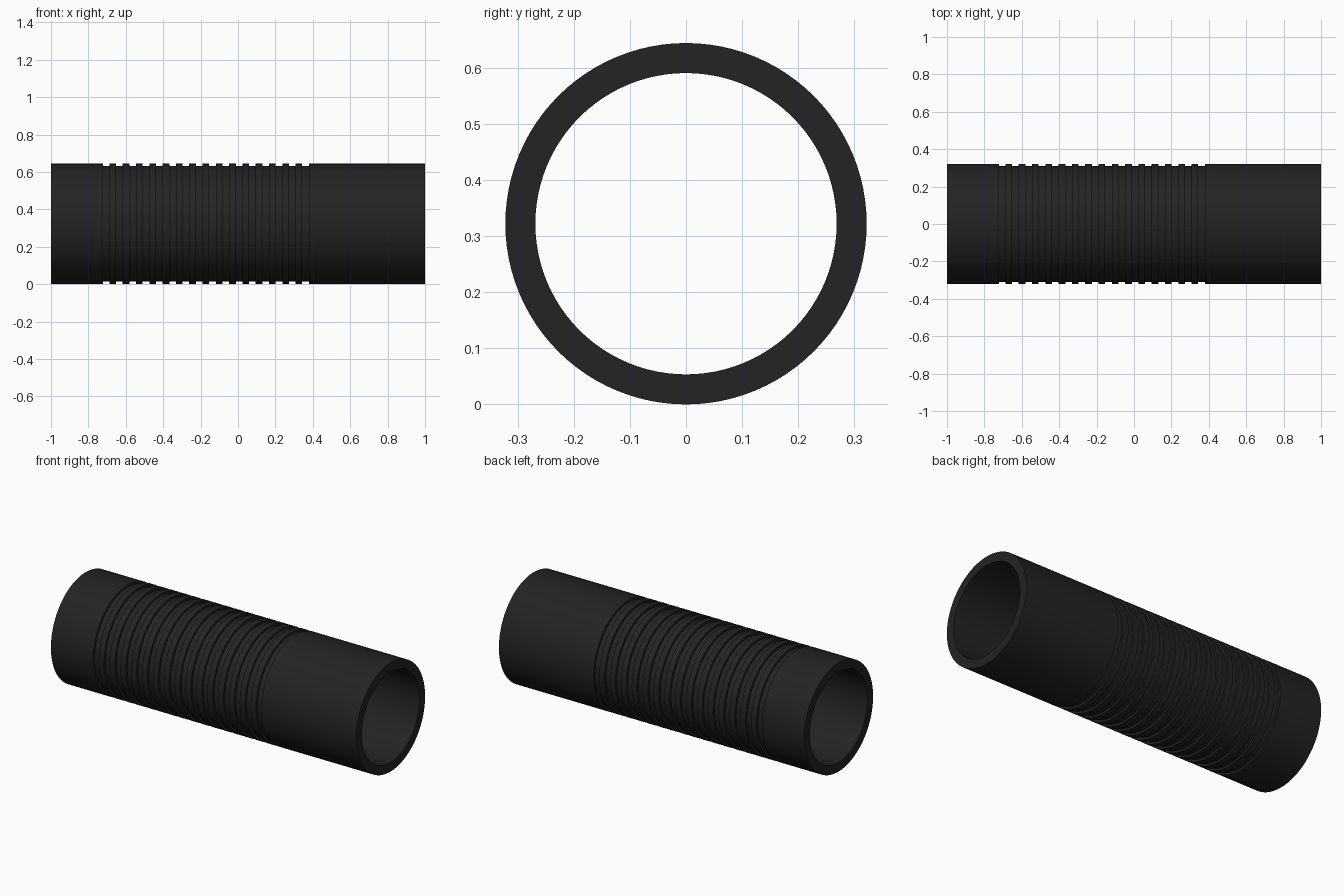
import bpy, bmesh, math

if "Cube" in bpy.data.objects:
    bpy.data.objects.remove(bpy.data.objects["Cube"])

R_OUT, R_IN, R_GROOVE = 0.322, 0.2685, 0.309
SEGMENTS = 96
GROOVES, FIRST, PITCH = 16, -0.723, 0.0711

# Closed wall profile (x, radius): outer side with grooves, then the bore
profile = [(-1.0, R_OUT)]
for i in range(GROOVES):
    a = FIRST + i * PITCH
    b = a + PITCH / 2
    profile += [(a, R_OUT), (a, R_GROOVE), (b, R_GROOVE), (b, R_OUT)]
profile += [(1.0, R_OUT), (1.0, R_IN), (-1.0, R_IN)]

# Spin the profile around the x axis
bm = bmesh.new()
rings = []
for s in range(SEGMENTS):
    t = 2 * math.pi * s / SEGMENTS
    rings.append([bm.verts.new((x, r * math.cos(t), R_OUT + r * math.sin(t)))
                  for x, r in profile])
n = len(profile)
for s in range(SEGMENTS):
    p, q = rings[s], rings[(s + 1) % SEGMENTS]
    for j in range(n):
        k = (j + 1) % n
        bm.faces.new((p[j], p[k], q[k], q[j]))
bmesh.ops.recalc_face_normals(bm, faces=bm.faces)

mesh = bpy.data.meshes.new("grooved_tube")
bm.to_mesh(mesh)
bm.free()

# Black rubber colour
black = bpy.data.materials.new("soft_black")
black.diffuse_color = (0.017, 0.017, 0.017, 1)
black.use_nodes = True
black.node_tree.nodes["Principled BSDF"].inputs["Base Color"].default_value = black.diffuse_color
mesh.materials.append(black)

tube = bpy.data.objects.new("grooved_tube", mesh)
bpy.context.collection.objects.link(tube)
bpy.context.view_layer.objects.active = tube
tube.select_set(True)
bpy.ops.object.shade_smooth_by_angle(angle=math.radians(30))
